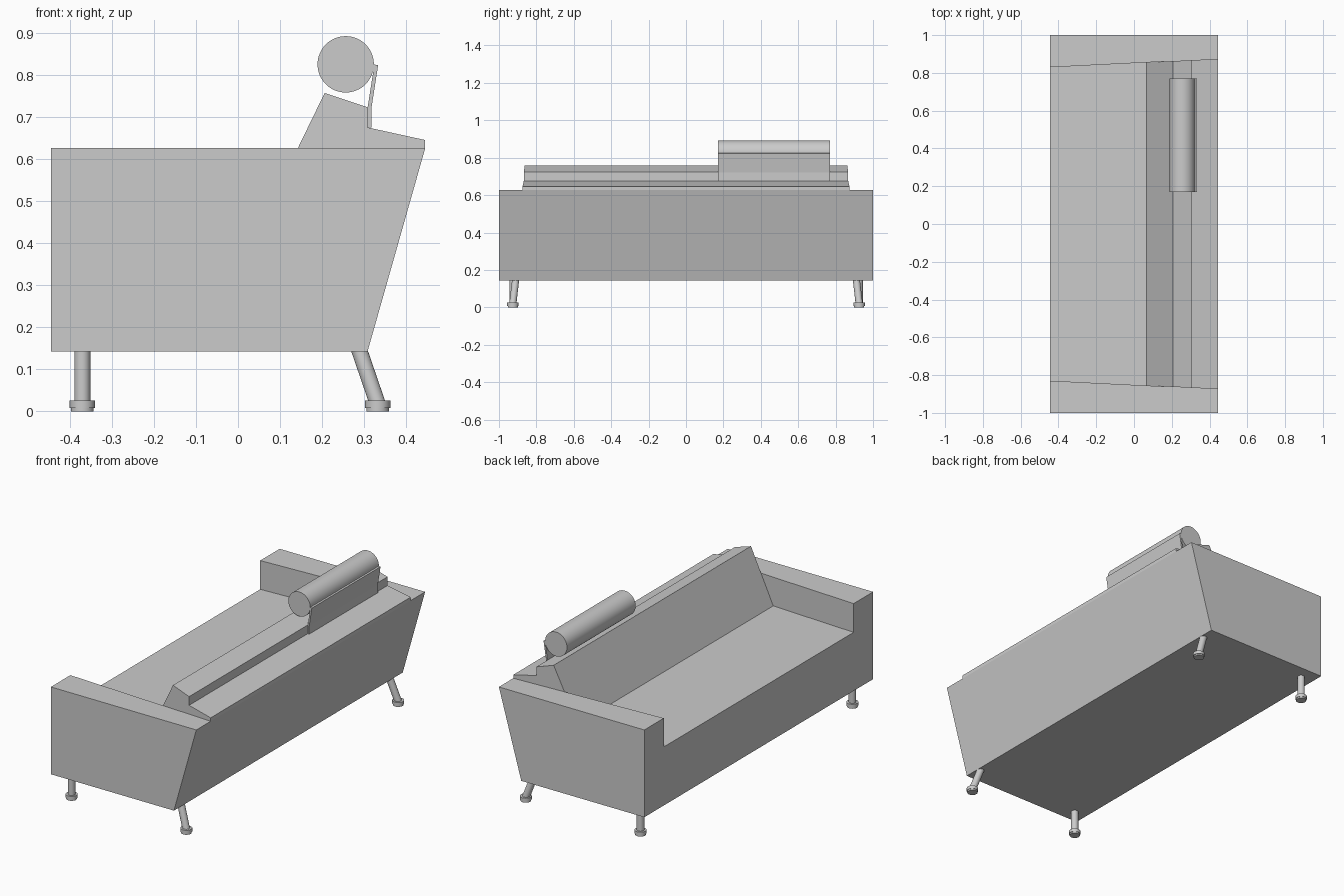
import bpy, bmesh, math
from mathutils import Vector

if "Cube" in bpy.data.objects:
    bpy.data.objects.remove(bpy.data.objects["Cube"])

grey = bpy.data.materials.new("light_grey")
grey.diffuse_color = (0.6, 0.6, 0.6, 1)
grey.use_nodes = True
grey.node_tree.nodes["Principled BSDF"].inputs["Base Color"].default_value = grey.diffuse_color


def finish(name, bm):
    bmesh.ops.recalc_face_normals(bm, faces=bm.faces)
    mesh = bpy.data.meshes.new(name)
    bm.to_mesh(mesh)
    bm.free()
    mesh.materials.append(grey)
    ob = bpy.data.objects.new(name, mesh)
    bpy.context.collection.objects.link(ob)
    return ob


def prism(name, profile, y0, y1):
    """Extrude an (x, z) profile between two end planes y0(x) and y1(x)."""
    bm = bmesh.new()
    a = [bm.verts.new((x, y0(x), z)) for x, z in profile]
    b = [bm.verts.new((x, y1(x), z)) for x, z in profile]
    n = len(profile)
    bm.faces.new(a)
    bm.faces.new(b[::-1])
    for i in range(n):
        j = (i + 1) % n
        bm.faces.new((a[i], b[i], b[j], a[j]))
    return finish(name, bm)


def rod(name, p, q, r, sides=32):
    """Cylinder from p to q, its end caps square to the axis."""
    p, q = Vector(p), Vector(q)
    bm = bmesh.new()
    bmesh.ops.create_cone(bm, cap_ends=True, segments=sides, radius1=r,
                          radius2=r, depth=(q - p).length)
    bm.transform((q - p).to_track_quat('Z', 'Y').to_matrix().to_4x4())
    bmesh.ops.translate(bm, verts=bm.verts, vec=(p + q) / 2)
    ob = finish(name, bm)
    bpy.ops.object.select_all(action='DESELECT')
    ob.select_set(True)
    bpy.context.view_layer.objects.active = ob
    bpy.ops.object.shade_smooth_by_angle(angle=math.radians(35))
    return ob


def inner(x):
    """Inner face of the splayed arms."""
    return 0.852 + 0.05 * x


# Body with arms: one wedge-shaped block with the seat well cut out
SEAT, ARM = 0.467, 0.626
body = prism("body_and_arms",
             [(-0.445, 0.143), (0.308, 0.143), (0.445, ARM), (-0.445, ARM)],
             lambda x: -1, lambda x: 1)
cutter = prism("seat_well_cutter",
               [(-0.6, SEAT), (0.2, SEAT), (0.2, 0.8), (-0.6, 0.8)],
               lambda x: -inner(x), inner)
cutter.hide_render = True
mod = body.modifiers.new("seat_well", 'BOOLEAN')
mod.operation = 'DIFFERENCE'
mod.solver = 'EXACT'
mod.object = cutter
bpy.context.view_layer.objects.active = body
bpy.ops.object.modifier_apply(modifier=mod.name)
bpy.data.objects.remove(cutter)

# Backrest with the rear ledge, fitted between the arms
prism("backrest",
      [(0.065, SEAT), (0.206, 0.757), (0.308, 0.723), (0.308, 0.675),
       (0.445, 0.645), (0.445, ARM), (0.2, ARM), (0.2, SEAT)],
      lambda x: -inner(x), inner)

# Headrest roll and its bent support plate
rod("headrest_roll", (0.256, 0.17, 0.825), (0.256, 0.77, 0.825), 0.067, 48)
prism("headrest_plate",
      [(0.308, 0.675), (0.308, 0.722), (0.321, 0.805), (0.319, 0.825),
       (0.333, 0.823), (0.317, 0.72), (0.317, 0.675)],
      lambda x: 0.17, lambda x: 0.77)

# Legs: upright in front, raked at the rear, each on a two-tier glide
for side, s in (("left", 1), ("right", -1)):
    for row, top, foot in (("front", (-0.37, 0.926), (-0.37, 0.926)),
                           ("rear", (0.285, 0.91), (0.332, 0.926))):
        tag = f"{row}_{side}"
        x, y = foot[0], foot[1] * s
        rod(f"leg_{tag}", (x, y, 0.018), (top[0], top[1] * s, 0.155), 0.019)
        rod(f"foot_{tag}", (x, y, 0.008), (x, y, 0.026), 0.03)
        rod(f"glide_{tag}", (x, y, 0.0), (x, y, 0.008), 0.027)
